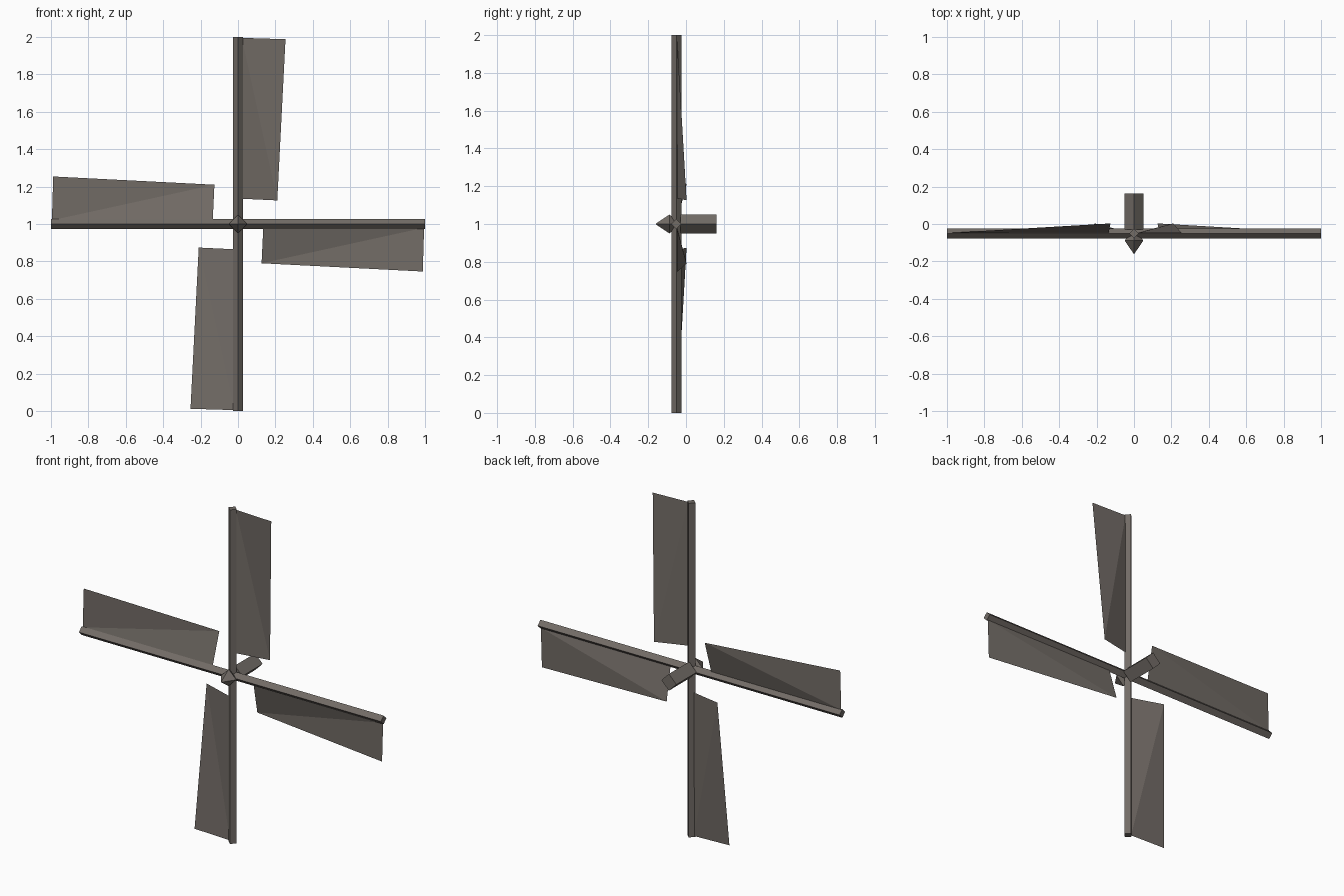
import bpy, bmesh, math
from mathutils import Matrix, Vector

if "Cube" in bpy.data.objects:
    bpy.data.objects.remove(bpy.data.objects["Cube"])

wood = bpy.data.materials.new("weathered_grey_brown")
wood.diffuse_color = (0.17, 0.15, 0.134, 1)
wood.use_nodes = True
wood.node_tree.nodes["Principled BSDF"].inputs["Base Color"].default_value = wood.diffuse_color
HUB = Vector((0, 0, 1))


def make(name, bm, turn=0.0):
    # turn is clockwise seen from the front, about the hub's y axis
    bm.transform(Matrix.Translation(HUB) @ Matrix.Rotation(turn, 4, 'Y'))
    me = bpy.data.meshes.new(name)
    bm.to_mesh(me)
    bm.free()
    me.materials.append(wood)
    ob = bpy.data.objects.new(name, me)
    bpy.context.collection.objects.link(ob)
    return ob


def diamond_bar(r, start, end, along_y=False):
    # four-sided bar standing on its edge, along z or y
    bm = bmesh.new()
    bmesh.ops.create_cone(bm, cap_ends=True, segments=4, radius1=r, radius2=r,
                          depth=end - start)
    # put the corners on the axes
    first = bm.verts[:][0].co
    bm.transform(Matrix.Rotation(-math.atan2(first.y, first.x), 4, 'Z'))
    bm.transform(Matrix.Translation((0, 0, (start + end) / 2)))
    if along_y:
        bm.transform(Matrix.Rotation(-math.pi / 2, 4, 'X'))
    return bm


# two crossing spars
for name, turn in (("vertical_spar", 0), ("horizontal_spar", math.pi / 2)):
    bm = diamond_bar(0.026, -1, 1)
    bm.transform(Matrix.Translation((0, -0.051, 0)))
    make(name, bm, turn)

# axle behind the spars
make("axle", diamond_bar(0.05, -0.03, 0.162, along_y=True))

# pointed hub cap: eight-faced, longer towards the front
bm = bmesh.new()
ring = [bm.verts.new(p) for p in
        ((0.05, -0.088, 0), (0, -0.088, 0.05), (-0.05, -0.088, 0), (0, -0.088, -0.05))]
tips = [bm.verts.new((0, y, 0)) for y in (-0.162, -0.03)]
for tip in tips:
    for i in range(4):
        bm.faces.new((ring[i], ring[(i + 1) % 4], tip))
bmesh.ops.recalc_face_normals(bm, faces=bm.faces)
make("hub_cap", bm)

# four twisted sails, each two triangles
for i in range(4):
    bm = bmesh.new()
    root_in, root_out, tip_out, tip_in = [bm.verts.new(p) for p in (
        (0.02, -0.046, 0.135), (0.21, 0.003, 0.126),
        (0.254, -0.048, 0.988), (0.02, -0.048, 0.995))]
    bm.faces.new((root_in, root_out, tip_in))
    bm.faces.new((root_out, tip_out, tip_in))
    make(f"sail_{i + 1}", bm, i * math.pi / 2)
